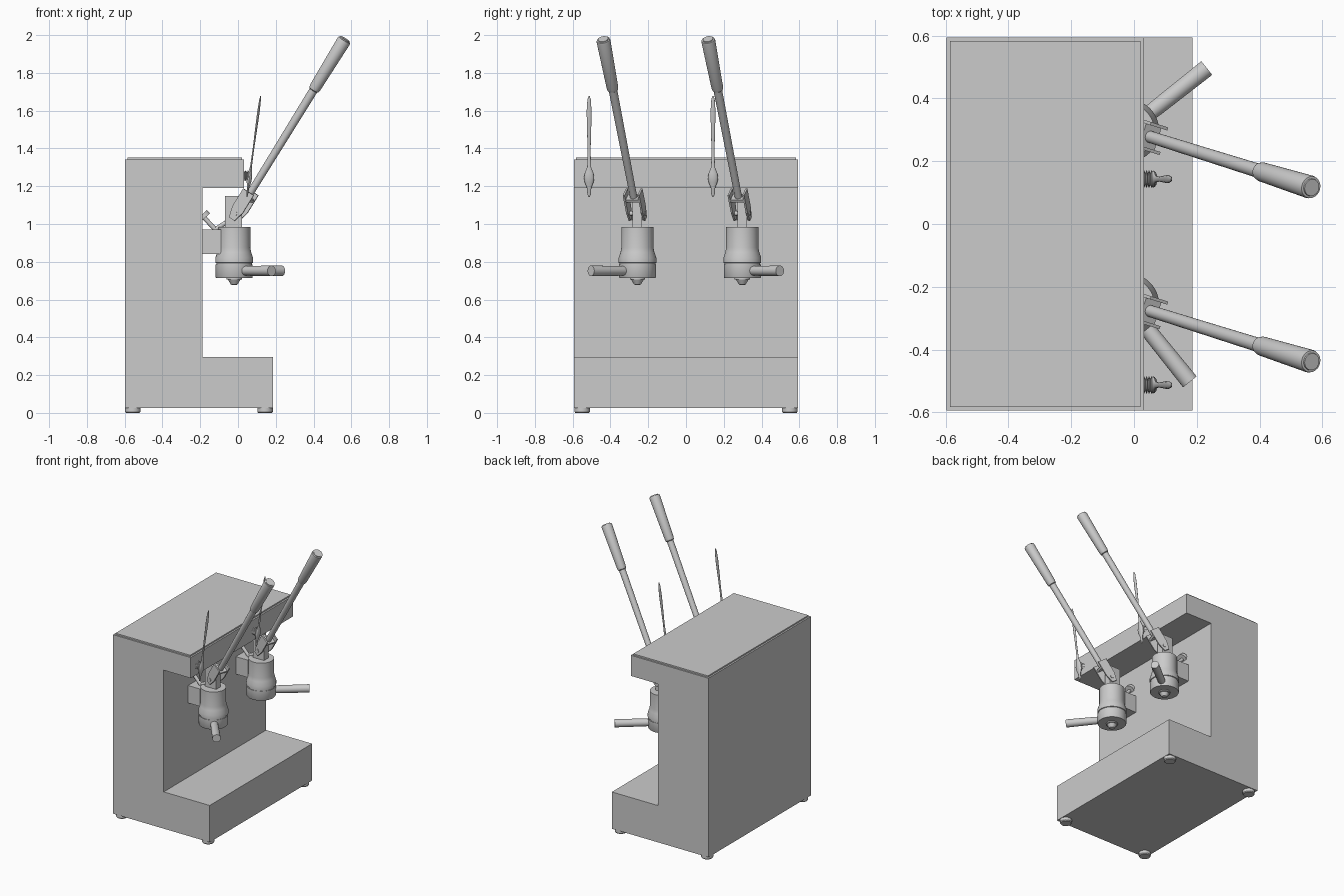
import bpy, bmesh, math
from mathutils import Vector, Matrix

if "Cube" in bpy.data.objects:
    bpy.data.objects.remove(bpy.data.objects["Cube"])


def finish(name, bm, matrix=None, smooth=False):
    if matrix is not None:
        bm.transform(matrix)
    bmesh.ops.recalc_face_normals(bm, faces=bm.faces)
    me = bpy.data.meshes.new(name)
    bm.to_mesh(me)
    bm.free()
    ob = bpy.data.objects.new(name, me)
    bpy.context.collection.objects.link(ob)
    if smooth:
        bpy.ops.object.select_all(action='DESELECT')
        ob.select_set(True)
        bpy.context.view_layer.objects.active = ob
        bpy.ops.object.shade_smooth_by_angle(angle=math.radians(35))
    return ob


def box(name, lo, hi, matrix=None):
    lo, hi = Vector(lo), Vector(hi)
    bm = bmesh.new()
    bmesh.ops.create_cube(bm, size=1)
    bm.transform(Matrix.Translation((lo + hi) / 2) @ Matrix.Diagonal((*(hi - lo), 1)))
    return finish(name, bm, matrix)


def prism(name, pts, depth, matrix=None):
    """Extrude a 3D outline along the vector depth."""
    bm = bmesh.new()
    face = bm.faces.new([bm.verts.new(p) for p in pts])
    new = bmesh.ops.extrude_face_region(bm, geom=[face])['geom']
    bmesh.ops.translate(bm, vec=depth, verts=[v for v in new if isinstance(v, bmesh.types.BMVert)])
    return finish(name, bm, matrix)


def lathe(name, profile, origin=(0, 0, 0), axis=(0, 0, 1), seg=32, flat=1.0):
    """Revolve (radius, height) pairs round an axis; flat squeezes the local x."""
    bm = bmesh.new()
    rings = []
    for r, h in profile:
        rings.append([bm.verts.new((flat * r * math.cos(2 * math.pi * i / seg),
                                    r * math.sin(2 * math.pi * i / seg), h)) for i in range(seg)])
    for a, b in zip(rings, rings[1:]):
        for i in range(seg):
            j = (i + 1) % seg
            bm.faces.new((a[i], a[j], b[j], b[i]))
    bm.faces.new(rings[0])
    bm.faces.new(rings[-1])
    z = Vector(axis).normalized()
    rot = Vector((0, 0, 1)).rotation_difference(z).to_matrix().to_4x4()
    return finish(name, bm, Matrix.Translation(origin) @ rot, True)


def rod(name, a, b, r, seg=20):
    d = Vector(b) - Vector(a)
    return lathe(name, [(r, 0), (r, d.length)], a, d, seg)


# C-shaped housing, top panel and feet
W = 0.594
outline = [(-0.598, 0.027), (0.186, 0.027), (0.186, 0.297), (-0.187, 0.297),
           (-0.187, 1.19), (0.032, 1.19), (0.032, 1.341), (-0.598, 1.341)]
prism("housing", [(x, -W, z) for x, z in outline], (0, 2 * W, 0))
box("top_panel", (-0.586, -0.583, 1.33), (0.02, 0.583, 1.351))
for x in (-0.557, 0.143):
    for y in (-0.55, 0.55):
        lathe("foot", [(0.036, 0), (0.041, 0.006), (0.041, 0.03)], (x, y, 0), seg=24)

GX = -0.02
for yc, handle_end in ((-0.257, (0.178, -0.503)), (0.298, (0.232, 0.497))):
    # group head and filter holder
    lathe("group_head", [(0.085, 0.985), (0.085, 0.875), (0.09, 0.85), (0.1, 0.82), (0.1, 0.795),
                         (0.095, 0.793), (0.095, 0.783)][::-1], (GX, yc, 0), seg=48)
    lathe("filter_holder", [(0.096, 0.715), (0.098, 0.718), (0.098, 0.785)], (GX, yc, 0), seg=48)
    lathe("spout", [(0.013, 0.678), (0.018, 0.68), (0.033, 0.705), (0.04, 0.707), (0.04, 0.72)],
          (GX, yc, 0), seg=24)
    hd = Vector((handle_end[0] - GX, handle_end[1] - yc, 0))
    lathe("holder_handle", [(0.024, 0.07), (0.026, 0.12), (0.028, hd.length)], (GX, yc, 0.752), hd, 24)

    # wall bracket and angled valve behind the group
    box("group_bracket", (-0.19, yc - 0.055, 0.842), (-0.09, yc + 0.055, 0.97))
    rod("valve_stem", (-0.18, yc, 1.035), (-0.115, yc, 0.965), 0.012)
    rod("valve_cap", (-0.192, yc, 1.048), (-0.176, yc, 1.031), 0.038)
    rod("valve_link", (-0.125, yc, 0.968), (-0.06, yc, 1.01), 0.012)

    # piston post
    box("piston_post", (-0.07, yc - 0.025, 0.97), (0.02, yc + 0.025, 1.148))

    # lever: rod, grip, forked yoke and pin
    base = Vector((0.05, yc - 0.02, 1.14))
    tip = Vector((0.567, yc - 0.182, 1.98))
    d = tip - base
    L = d.length
    lathe("lever_rod", [(0.019, -0.01), (0.023, 0.72 * L)], base, d, 24)
    lathe("lever_grip", [(0.022, 0.675 * L), (0.028, 0.68 * L), (0.031, 0.695 * L), (0.037, 0.985 * L),
                         (0.035, 0.994 * L), (0.028, 0.995 * L), (0.027, L)], base, d, 32)
    z = d.normalized()
    x = Vector((-d.y, d.x, 0)).normalized()
    y = z.cross(x)
    frame = Matrix((x, y, z)).transposed().to_4x4()
    frame.translation = base
    side = [(-0.034, 0.035), (0.034, 0.035), (0.034, -0.075), (0.018, -0.135), (-0.018, -0.135), (-0.034, -0.075)]
    for s in (-0.046, 0.036):
        prism("yoke_plate", [(s, p, q) for p, q in side], (0.01, 0, 0), frame)
    box("yoke_bridge", (-0.04, -0.03, -0.012), (0.04, 0.03, 0.004), frame)
    pin = frame @ Vector((0, 0, -0.1))
    rod("yoke_pin", pin - x * 0.05, pin + x * 0.05, 0.012)

# tap paddles on threaded stubs
for y in (-0.513, 0.143):
    threads = []
    for i in range(4):
        threads += [(0.019, i * 0.008), (0.027, i * 0.008 + 0.003), (0.027, i * 0.008 + 0.005)]
    lathe("tap_stub", threads + [(0.013, 0.032), (0.013, 0.045)], (0.028, y, 1.255), (1, 0, 0), 24)
    lathe("tap_paddle", [(0.003, 0), (0.009, 0.015), (0.012, 0.05), (0.024, 0.08), (0.027, 0.105),
                         (0.022, 0.13), (0.01, 0.16), (0.008, 0.25), (0.012, 0.4), (0.013, 0.46),
                         (0.009, 0.52), (0.003, 0.54)], (0.047, y, 1.143), (0.073, 0, 0.537), 16, 0.5)
